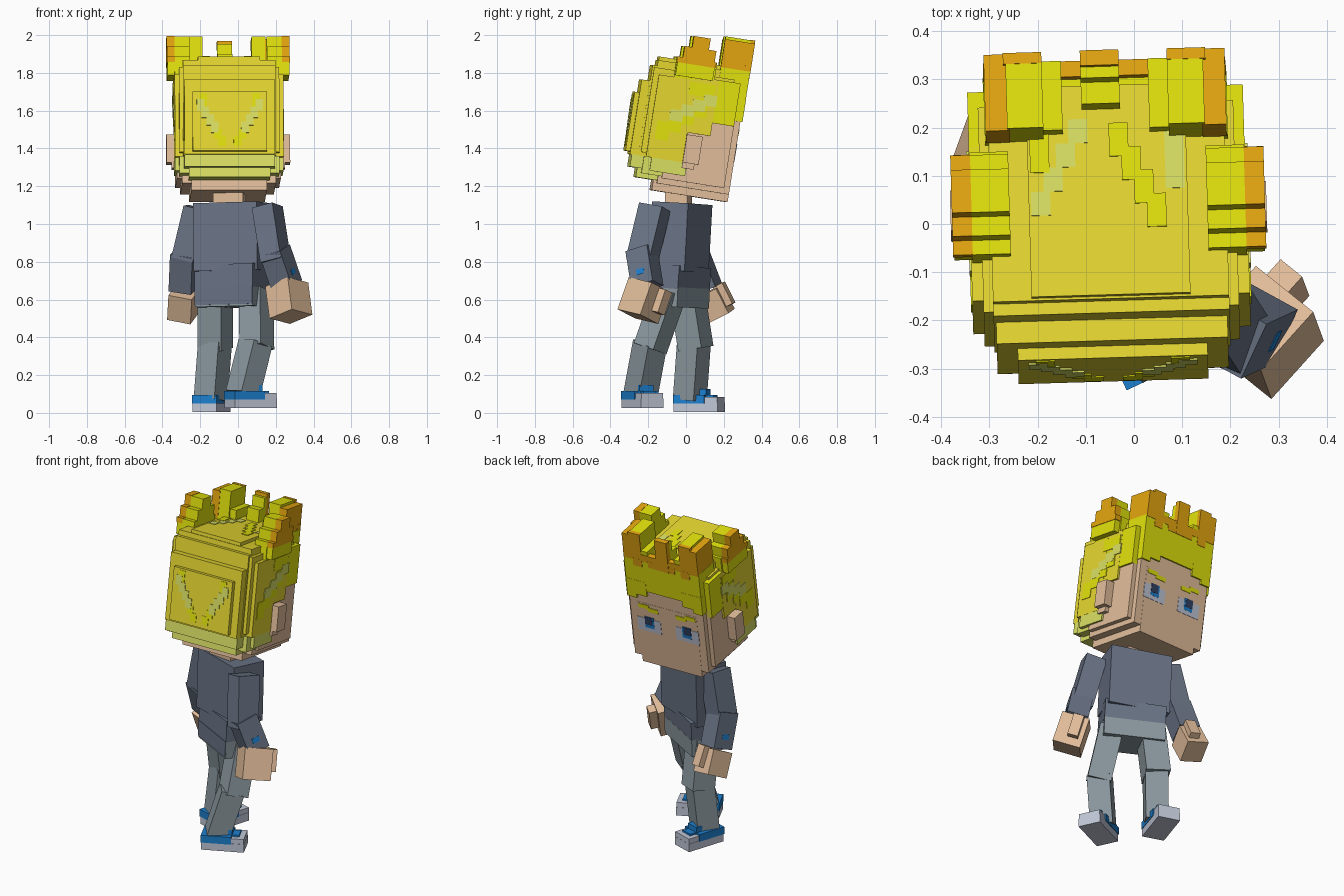
import bpy, bmesh, math
from mathutils import Matrix, Vector


def material(name, rgb):
    m = bpy.data.materials.new(name)
    m.diffuse_color = (*rgb, 1)
    return m


YELLOW = material("hair yellow", (.79, .68, .03))
BRIGHT = material("bright yellow", (.76, .76, .004))
PALE = material("pale lime", (.70, .74, .125))
ORANGE = material("orange", (.78, .38, .005))
SKIN = material("skin", (.76, .51, .325))
SHIRT = material("slate shirt", (.143, .172, .235))
CLOTH = material("grey trousers", (.26, .32, .35))
BLUE = material("blue", (.012, .215, .62))
LIGHT = material("light grey", (.53, .57, .68))
NAVY = material("navy", (.03, .05, .12))


def blocks(name, frame, boxes, mat):
    """One object from boxes (x0, x1, y0, y1, z0, z1) given in a local frame."""
    bm = bmesh.new()
    for x0, x1, y0, y1, z0, z1 in boxes:
        size = Matrix.Diagonal((x1 - x0, y1 - y0, z1 - z0, 1))
        mid = Matrix.Translation(((x0 + x1) / 2, (y0 + y1) / 2, (z0 + z1) / 2))
        bmesh.ops.create_cube(bm, size=1, matrix=frame @ mid @ size)
    me = bpy.data.meshes.new(name)
    bm.to_mesh(me)
    bm.free()
    me.materials.append(mat)
    ob = bpy.data.objects.new(name, me)
    bpy.context.collection.objects.link(ob)
    return ob


def sym(name, frame, boxes, mat):
    """Boxes centred on x, given as (half width, y0, y1, z0, z1)."""
    return blocks(name, frame, [(-h, h, *r) for h, *r in boxes], mat)


def pair(boxes):
    """Boxes plus their mirror images in x."""
    return boxes + [(-b[1], -b[0], *b[2:]) for b in boxes]


def limb(name, p0, p1, w, d, yaw, mat):
    """A box running from p0 up to p1, turned by yaw about its length."""
    p0, p1 = Vector(p0), Vector(p1)
    axis = p1 - p0
    a = math.radians(yaw)
    zv = axis.normalized()
    xv = Vector((math.cos(a), math.sin(a), 0))
    xv = (xv - zv * xv.dot(zv)).normalized()
    yv = zv.cross(xv)
    frame = Matrix.Translation(p0) @ Matrix((xv, yv, zv)).transposed().to_4x4()
    sym(name, frame, [(w / 2, -d / 2, d / 2, 0, axis.length)], mat)
    return frame


def turned(loc, yaw, pitch=0):
    return (Matrix.Translation(loc) @ Matrix.Rotation(math.radians(yaw), 4, 'Z')
            @ Matrix.Rotation(math.radians(pitch), 4, 'X'))


# ---- head, tipped towards its face (+y) ----
H = turned((-.052, 0, 1.15), 1.7, -9)
sym("face", H, [(.20, -.19, .217, 0, .40), (.248, -.17, .216, .04, .50),
                (.275, -.15, .185, .07, .45)], SKIN)
blocks("ears", H, pair([(.25, .328, -.055, .03, .17, .32),
                        (.25, .30, -.055, .01, .14, .20)]), SKIN)
sym("neck", turned((-.045, -.04, 1.10), -8), [(.08, -.06, .06, 0, .14)], SKIN)

# hair shells, stepped towards the crown and the back
sym("hair", H, [
    (.288, -.25, -.05, .17, .61),
    (.287, -.06, .07, .33, .63),
    (.265, -.28, .15, .19, .645),
    (.245, -.265, .19, .45, .685),
    (.245, -.29, .10, .17, .655),
    (.240, -.335, .0, .17, .57),
    (.197, -.36, .0, .185, .50),
    (.165, -.26, .18, .60, .705)], YELLOW)
sym("hair_lower_edge", H, [
    (.287, -.22, -.03, .10, .172),
    (.265, -.26, -.05, .08, .172),
    (.240, -.325, -.05, .105, .172),
    (.215, -.285, -.05, .055, .15)], PALE)

# fringe with a stepped lower edge, running into the temples
sym("fringe", H, [(.252, .07, .226, .49, .70), (.286, .06, .185, .40, .63)], BRIGHT)
blocks("fringe_steps", H, pair([(.19, .253, .10, .227, .43, .55),
                                (.12, .20, .15, .227, .455, .55)]), BRIGHT)
blocks("fringe_top_band", H, [(-.251, .251, .195, .228, .69, .735)]
       + pair([(.02, .09, .215, .2285, .66, .70), (.13, .19, .215, .2285, .65, .70)]), ORANGE)

# front spikes: bright cores, orange outer corners and front edges
blocks("front_spikes_inner", H, pair([(.09, .14, .08, .225, .66, .76),
                                      (.13, .205, .07, .222, .66, .865)])
       + [(-.05, .03, .13, .18, .66, .78), (-.05, .03, .175, .20, .66, .84)], BRIGHT)
blocks("front_spikes_outer", H, pair([(.20, .25, .068, .228, .69, .85),
                                      (.13, .21, .205, .228, .72, .867)])
       + [(-.05, .03, .198, .23, .66, .86)], ORANGE)

# side spikes: the same, stepped from front to back
blocks("side_spikes_inner", H, pair([(.205, .285, -.10, -.01, .60, .838),
                                     (.205, .285, -.14, .03, .60, .778),
                                     (.205, .285, -.17, .045, .60, .718),
                                     (.25, .322, -.165, .035, .62, .69)]), BRIGHT)
blocks("side_spikes_outer", H, pair([(.284, .325, -.10, -.01, .69, .84),
                                     (.284, .325, -.14, .03, .69, .78),
                                     (.284, .325, -.17, .04, .69, .72)]), ORANGE)

# painted strands on the back, crown and sides
step = range(4)
blocks("back_strands_bright", H,
       pair([(.02 + .025 * i, .06 + .025 * i, -.363, -.355, .21 + .04 * i, .26 + .04 * i)
             for i in range(2)] + [(.12, .16, -.363, -.355, .40, .49)]), BRIGHT)
blocks("back_strands_pale", H,
       pair([(.06 + .025 * i, .10 + .025 * i, -.364, -.355, .28 + .04 * i, .34 + .04 * i)
             for i in step]), PALE)
blocks("crown_strands", H,
       [(-.16 + .027 * i, -.12 + .027 * i, -.09 + .05 * i, -.04 + .05 * i, .70, .708)
        for i in step] + [(.12, .16, -.04, .08, .70, .708)], PALE)
blocks("crown_strands_bright", H,
       [(.08 - .025 * i, .12 - .025 * i, -.12 + .05 * i, -.05 + .05 * i, .70, .709)
        for i in step] + [(-.16, -.12, .0, .08, .70, .709)], BRIGHT)
blocks("side_strands_pale", H,
       pair([(.283, .292, -.16 + .055 * i, -.09 + .055 * i, .38 + .035 * i, .44 + .035 * i)
             for i in step]), PALE)
blocks("side_strands_bright", H,
       pair([(.283, .291, -.22 + .06 * i, -.15 + .06 * i, .27 + .05 * i, .37 + .05 * i)
             for i in step] + [(.283, .2905, -.08, .06, .53, .60)]), BRIGHT)

# eyes and brows
blocks("eye_whites", H, pair([(.05, .205, .213, .219, .215, .30)]), LIGHT)
blocks("irises", H, pair([(.095, .155, .213, .220, .24, .312)]), BLUE)
blocks("pupils", H, pair([(.105, .155, .213, .221, .26, .312)]), NAVY)
blocks("brows", H, pair([(.06, .13, .213, .220, .35, .375),
                         (.12, .19, .213, .220, .365, .39)]), BRIGHT)

# ---- body, turned clockwise ----
limb("torso", (-.03, -.04, .75), (-.033, -.02, 1.11), .36, .205, -21, SHIRT)
limb("shirt_hem", (-.025, -.052, .655), (-.026, -.042, .78), .35, .21, -29, SHIRT)
P = limb("pelvis", (-.025, -.055, .56), (-.025, -.05, .665), .35, .21, -29, CLOTH)
sym("shirt_tail", P, [(.174, -.109, -.102, .01, .105)], SHIRT)

# arms: right one swung back, left one forward
limb("right_upper_arm", (.20, -.235, .80), (.155, -.165, 1.09), .12, .135, -25, SHIRT)
R = limb("right_forearm", (.26, -.205, .67), (.195, -.235, .86), .125, .13, -25, SHIRT)
blocks("right_cuff_button", R, [(.058, .0645, -.02, .025, .055, .085)], BLUE)
limb("left_upper_arm", (-.28, .045, .81), (-.215, .025, 1.085), .12, .13, -15, SHIRT)
L = limb("left_forearm", (-.288, .115, .655), (-.28, .04, .85), .125, .13, -20, SHIRT)
blocks("left_cuff_button", L, [(-.0645, -.058, -.025, .02, .055, .085)], BLUE)

# hands with thumbs
limb("right_hand", (.28, -.255, .51), (.258, -.195, .68), .16, .165, -42, SKIN)
limb("right_thumb", (.32, -.155, .53), (.305, -.115, .65), .06, .065, -42, SKIN)
limb("left_hand", (-.292, .182, .51), (-.285, .115, .64), .13, .14, -20, SKIN)
limb("left_thumb", (-.25, .23, .57), (-.255, .175, .68), .06, .055, -20, SKIN)

# legs
limb("right_thigh", (.10, -.19, .34), (.095, -.085, .64), .135, .13, -35, CLOTH)
limb("right_shin", (.025, -.24, .10), (.092, -.19, .37), .13, .13, -50, CLOTH)
limb("left_thigh", (-.12, .052, .34), (-.12, .005, .64), .14, .14, -28, CLOTH)
limb("left_shin", (-.145, .02, .07), (-.122, .042, .37), .13, .13, -33, CLOTH)

# shoes: pale sole and toe, blue upper with a raised tongue
for side, loc, yaw in (("right", (.068, -.23, .025), -65),
                       ("left", (-.14, .07, .005), -18)):
    F = turned(loc, yaw)
    sym(side + "_sole", F, [(.066, -.122, .122, 0, .05), (.064, .04, .121, .04, .08)], LIGHT)
    sym(side + "_shoe", F, [(.069, -.124, .05, .045, .09),
                            (.035, .02, .09, .07, .091)], BLUE)
    sym(side + "_shoe_tongue", F, [(.04, -.02, .05, .08, .122)], BLUE)
